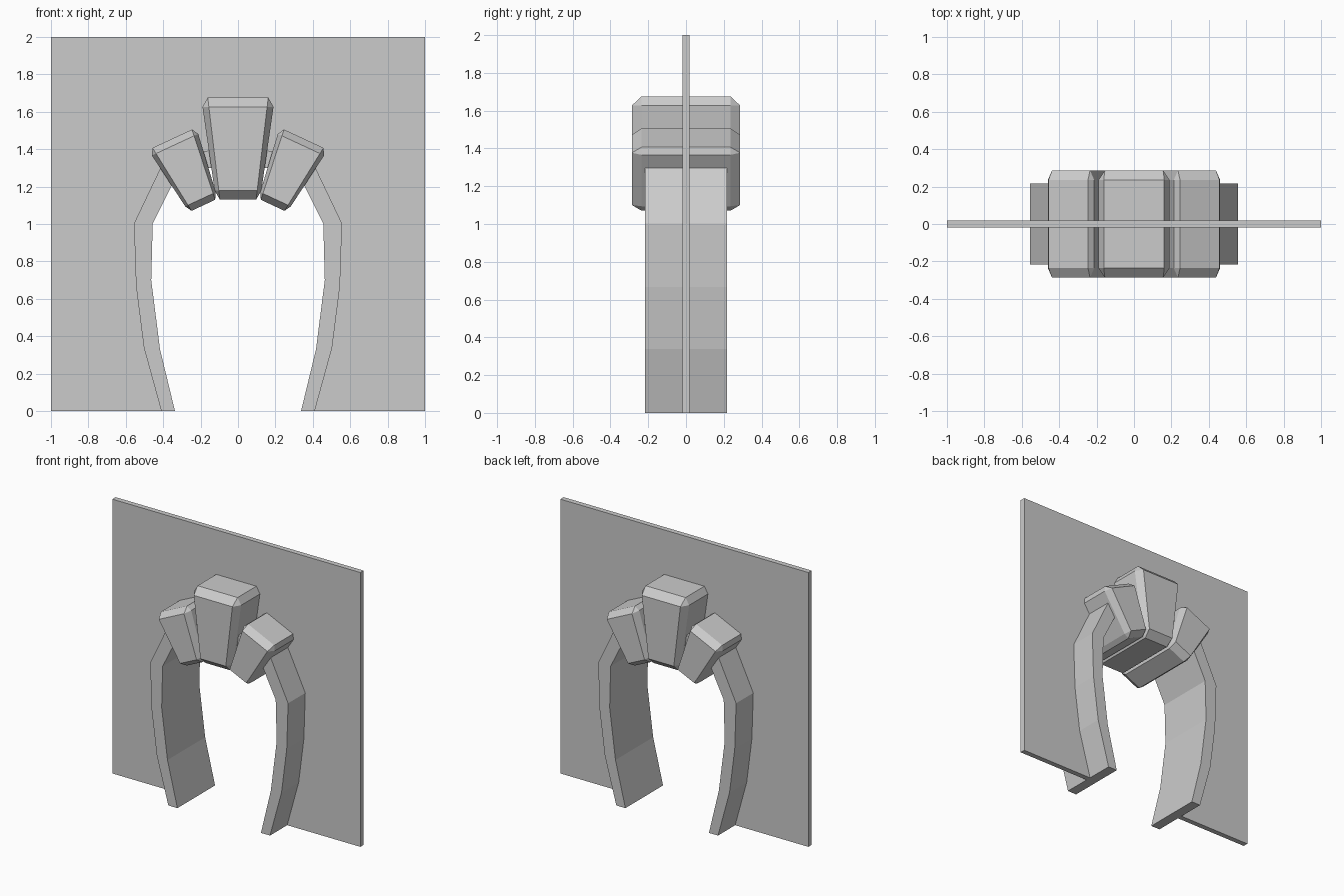
import bpy, bmesh
from math import radians
from mathutils import Matrix

if "Cube" in bpy.data.objects:
    bpy.data.objects.remove(bpy.data.objects["Cube"])

stone = bpy.data.materials.new("stone_grey")
stone.use_nodes = True
GREY = (0.6, 0.6, 0.6, 1)
stone.diffuse_color = GREY
stone.node_tree.nodes["Principled BSDF"].inputs["Base Color"].default_value = GREY


def finish(name, bm):
    bmesh.ops.recalc_face_normals(bm, faces=bm.faces)
    mesh = bpy.data.meshes.new(name)
    bm.to_mesh(mesh)
    bm.free()
    mesh.materials.append(stone)
    obj = bpy.data.objects.new(name, mesh)
    bpy.context.collection.objects.link(obj)
    return obj


def extrude_outline(name, outline, half_depth):
    """Flat outline in x and z, given thickness along y."""
    bm = bmesh.new()
    face = bm.faces.new([bm.verts.new((x, -half_depth, z)) for x, z in outline])
    ext = bmesh.ops.extrude_face_region(bm, geom=[face])["geom"]
    moved = [v for v in ext if isinstance(v, bmesh.types.BMVert)]
    bmesh.ops.translate(bm, verts=moved, vec=(0, 2 * half_depth, 0))
    return finish(name, bm)


def mirrored(half):
    """Full arch line from its right half, foot to crown."""
    return half + [(-x, z) for x, z in reversed(half)]


def wedge_stone(name, x, z, angle=0, scale=1):
    """Tapered block with chamfered edges, wider at the top."""
    bm = bmesh.new()
    bmesh.ops.create_cube(bm, size=2)
    bmesh.ops.bevel(bm, geom=bm.edges[:], offset=0.18, segments=1,
                    affect='EDGES', profile=0.5)
    for v in bm.verts:
        v.co.x *= (0.1575 + 0.0396 * v.co.z) * scale
        v.co.y *= 0.287
        v.co.z *= 0.273 * scale
    bm.transform(Matrix.Translation((x, 0, z)) @ Matrix.Rotation(radians(angle), 4, 'Y'))
    return finish(name, bm)


# Horseshoe arch lines
outer = mirrored([(0.41, 0), (0.503, 0.338), (0.545, 0.667), (0.556, 1.003),
                  (0.40, 1.33), (0.15, 1.395)])
inner = mirrored([(0.337, 0), (0.417, 0.33), (0.464, 0.70), (0.456, 1.003),
                  (0.335, 1.245), (0.15, 1.30)])

# Arch lining and the thin wall around it
extrude_outline("arch_band", outer + inner[::-1], 0.217)
extrude_outline("wall", [(1, 0), (1, 2), (-1, 2), (-1, 0)] + outer[::-1], 0.019)

# Keystone and its two leaning neighbours
wedge_stone("keystone", 0, 1.403)
for side, sign in (("left", 1), ("right", -1)):
    wedge_stone(side + "_arch_stone", sign * 0.2685, 1.278, sign * 25, 0.72)
